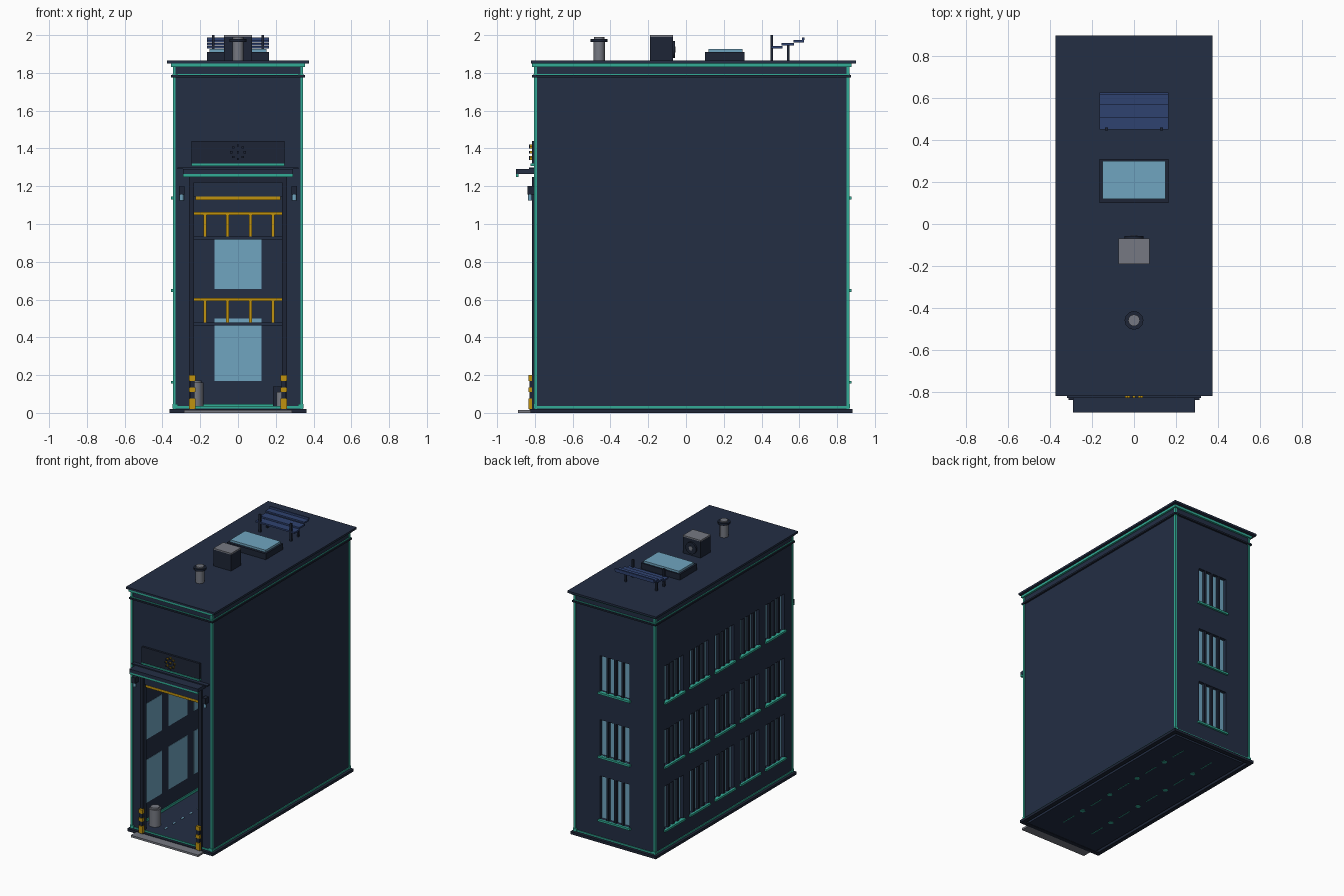
import bpy, bmesh, math
from mathutils import Matrix, Vector

if "Cube" in bpy.data.objects:
    bpy.data.objects.remove(bpy.data.objects["Cube"], do_unlink=True)


def material(name, r, g, b):
    lin = [((c / 255 + 0.055) / 1.055) ** 2.4 for c in (r, g, b)] + [1]
    m = bpy.data.materials.new(name)
    m.use_nodes = True
    m.diffuse_color = lin
    m.node_tree.nodes["Principled BSDF"].inputs["Base Color"].default_value = lin
    return m


navy = material("navy wall", 35, 46, 68)
dark = material("dark trim", 29, 37, 54)
teal = material("teal trim", 50, 172, 150)
glass = material("pale blue glass", 112, 165, 192)
yellow = material("safety yellow", 192, 146, 14)
grey = material("metal grey", 118, 121, 130)
blue = material("slat blue", 47, 66, 112)


def finish(name, bm, mat):
    me = bpy.data.meshes.new(name)
    bm.to_mesh(me)
    bm.free()
    me.materials.append(mat)
    ob = bpy.data.objects.new(name, me)
    bpy.context.collection.objects.link(ob)
    return ob


def boxes(name, mat, *bounds):
    """One object from boxes given as (x0, x1, y0, y1, z0, z1)."""
    bm = bmesh.new()
    for x0, x1, y0, y1, z0, z1 in bounds:
        size = Matrix.Diagonal((x1 - x0, y1 - y0, z1 - z0, 1))
        mid = Vector((x0 + x1, y0 + y1, z0 + z1)) / 2
        bmesh.ops.create_cube(bm, size=1, matrix=Matrix.Translation(mid) @ size)
    return finish(name, bm, mat)


def cylinder(name, mat, at, r, h, sides=16, axis="Z"):
    bm = bmesh.new()
    rot = Matrix.Rotation(math.pi / 2, 4, "X") if axis == "Y" else Matrix()
    bmesh.ops.create_cone(bm, cap_ends=True, segments=sides, radius1=r, radius2=r,
                          depth=h, matrix=Matrix.Translation(at) @ rot)
    return finish(name, bm, mat)


def mirrored(x0, x1, *rest):
    return [(x0, x1, *rest), (-x1, -x0, *rest)]


W, F, B, T, TOP = 0.34, -0.80, 0.86, 0.03, 1.85
ROWS = [(0.17, 0.50), (0.655, 0.93), (1.145, 1.42)]


def window_wall(name, start, end, centres, half, place):
    """Wall with a grid of barred windows; place maps (u, depth, z) bounds to a box."""
    wall, panes, bars, sills = [], [], [], []
    levels = [0.02] + [z for row in ROWS for z in row] + [TOP]
    for z0, z1 in zip(levels[::2], levels[1::2]):
        wall.append(place(start, end, 0, T, z0, z1))
    edges = [start] + [c + s * half for c in centres for s in (-1, 1)] + [end]
    for z0, z1 in ROWS:
        for u0, u1 in zip(edges[::2], edges[1::2]):
            wall.append(place(u0, u1, 0, T, z0, z1))
        for c in centres:
            panes.append(place(c - half, c + half, T - 0.006, T + 0.002, z0, z1))
            sills.append(place(c - half - 0.01, c + half + 0.01, -0.015, 0.01, z0 - 0.015, z0))
            for i in (-1, 0, 1):
                u = c + i * half / 2
                bars.append(place(u - 0.009, u + 0.009, 0.002, 0.022, z0, z1))
    boxes(name, navy, *wall)
    boxes(name + "_glass", glass, *panes)
    boxes(name + "_bars", dark, *bars)
    boxes(name + "_sills", teal, *sills)


# Walls: windows on the back and right sides, plain left side, open front
window_wall("back_wall", -W, W, [0], 0.125,
            lambda u0, u1, d0, d1, z0, z1: (u0, u1, B - d1, B - d0, z0, z1))
window_wall("right_wall", F, B - T, [-0.59 + 0.305 * i for i in range(5)], 0.113,
            lambda u0, u1, d0, d1, z0, z1: (-W + d0, -W + d1, u0, u1, z0, z1))
boxes("left_wall", navy, (W - T, W, F, B - T, 0.02, TOP))
boxes("front_wall", navy, (-W + T, W - T, F, F + T, 1.22, TOP),
      *mirrored(0.235, W - T, F, F + T, 0.02, 1.22))
boxes("floor", navy, (-W + T, W - T, F, B - T, 0.002, 0.03))
boxes("roof", navy, (-0.375, 0.375, -0.82, 0.90, 1.85, 1.865))


def ring(name, mat, out, inner, z0, z1):
    """Band running round the building."""
    boxes(name, mat, (-W - out, W + out, F - out, F + inner, z0, z1),
          (-W - out, W + out, B - inner, B + out, z0, z1),
          *mirrored(W - inner, W + out, F + inner, B - inner, z0, z1))


# Horizontal bands and corner strips
ring("eaves_band", teal, 0.015, 0.01, 1.832, 1.85)
ring("cornice_line", teal, 0.006, 0.002, 1.788, 1.794)
ring("cornice_ledge", dark, 0.014, 0.002, 1.776, 1.788)
ring("plinth", dark, 0.022, 0.01, 0, 0.02)
ring("base_line", teal, 0.006, 0.002, 0.024, 0.036)
boxes("corner_strips", teal,
      *mirrored(W - 0.01, W + 0.005, F - 0.005, F + 0.01, 0.02, 1.85),
      *mirrored(W - 0.01, W + 0.005, B - 0.01, B + 0.005, 0.02, 1.85))
boxes("corner_clips", teal, *[b for z in (0.026, 1.775) for y in (F - 0.008, B - 0.006)
                              for b in mirrored(W - 0.022, W + 0.008, y, y + 0.014, z, z + 0.02)])

# Entrance surround, canopy and rolled shutter
boxes("door_frame", dark, (-0.26, 0.26, F - 0.015, F, 1.22, 1.25),
      *mirrored(0.233, 0.26, F - 0.015, F + 0.01, 0.015, 1.22))
boxes("canopy", navy, (-0.29, 0.29, -0.90, F, 1.265, 1.29),
      (-0.32, 0.32, -0.83, F, 1.29, 1.298))
boxes("canopy_edge", teal, (-0.29, 0.29, -0.90, -0.886, 1.25, 1.265))
boxes("shutter", navy, (-0.235, 0.235, F + 0.005, F + 0.025, 1.145, 1.22))
boxes("shutter_bar", yellow, (-0.225, 0.225, F + 0.003, F + 0.027, 1.127, 1.145))
boxes("doorstep", grey, (-0.285, 0.285, -0.89, F - 0.02, 0, 0.015))

# Panel above the canopy with a rosette of pegs
boxes("upper_panel", dark, (-0.245, 0.245, -0.815, F, 1.32, 1.44))
boxes("panel_line", teal, (-0.245, 0.245, -0.822, F, 1.308, 1.32))
pegs = [(0, 0)] + [(0.036 * math.cos(a), 0.036 * math.sin(a))
                   for a in (i * math.pi / 4 for i in range(8))]
boxes("panel_pegs", yellow, *[(x - 0.006, x + 0.006, -0.827, -0.815, 1.374 + z, 1.386 + z)
                              for x, z in pegs])
boxes("panel_peg_caps", dark, *[(x - 0.006, x + 0.006, -0.830, -0.827, 1.374 + z, 1.386 + z)
                                for x, z in pegs])

# Wall lamps and striped guards either side of the entrance
boxes("lamp_housings", dark, *mirrored(0.283, 0.312, -0.84, F, 1.155, 1.20))
for side, s in (("left", 1), ("right", -1)):
    cylinder(side + "_lamp_bulb", glass, (s * 0.298, -0.825, 1.14), 0.011, 0.03, 12)
boxes("door_guards", dark, *mirrored(0.23, 0.255, -0.828, F - 0.01, 0.01, 0.195))
boxes("guard_stripes", yellow, *[b for z0, z1 in ((0.02, 0.075), (0.11, 0.135), (0.17, 0.20))
                                 for b in mirrored(0.226, 0.259, -0.834, F - 0.006, z0, z1)])

# Inside: galleries with railings
for i, z in enumerate((0.462, 0.918)):
    name = ("lower", "upper")[i] + "_gallery"
    boxes(name, navy, (-W + T, W - T, 0.45, B - T - 0.003, z, z + 0.016))
    posts = [-0.295 + 0.12 * k for k in range(6)]
    boxes(name + "_railing", yellow, (-W + T, W - T, 0.455, 0.47, z + 0.13, z + 0.146),
          *[(x - 0.008, x + 0.008, 0.455, 0.47, z + 0.016, z + 0.13) for x in posts])
boxes("inner_skirting", teal, (-0.305, 0.305, B - T - 0.008, B - T, 0.03, 0.048),
      (-W + T, -W + T + 0.008, F + T, B - T, 0.03, 0.048))

# Inside: barrel, cabinet and floor lights
cylinder("barrel", grey, (-0.225, -0.68, 0.095), 0.042, 0.13)
cylinder("barrel_lid", grey, (-0.225, -0.68, 0.165), 0.032, 0.014)
boxes("cabinet", dark, (0.185, 0.30, -0.70, -0.58, 0.03, 0.14))
cylinder("canister", grey, (0.225, -0.73, 0.07), 0.022, 0.08)
boxes("floor_lights", glass, *[(x - 0.006, x + 0.006, y, y + 0.03, 0.03, 0.033)
                               for x in (-0.13, 0.13) for y in [-0.7 + 0.1 * k for k in range(14)]])

# Underside lines with hexagonal nodes
boxes("underside_lines", teal, *[b for k in range(5) for b in
                                 mirrored(0.127, 0.133, -0.62 + 0.3 * k, -0.50 + 0.3 * k, 0, 0.004)])
for k in range(4):
    for s in (-1, 1):
        cylinder("underside_node", teal, (s * 0.13, -0.41 + 0.3 * k, 0.002), 0.02, 0.004, 6)

# Roof: vent pipe
cylinder("vent_pipe", grey, (0, -0.46, 1.915), 0.03, 0.10, 12)
cylinder("vent_cap", dark, (0, -0.46, 1.972), 0.045, 0.016, 12)
cylinder("vent_top", grey, (0, -0.46, 1.985), 0.028, 0.01, 12)

# Roof: cooling unit with a rear fan
boxes("cooling_unit", dark, (-0.075, 0.075, -0.19, -0.07, 1.865, 1.99))
boxes("cooling_unit_lid", grey, (-0.075, 0.075, -0.19, -0.07, 1.99, 2.0))
cylinder("fan_housing", dark, (0, -0.064, 1.925), 0.045, 0.014, 16, "Y")
cylinder("fan_hub", grey, (0, -0.058, 1.925), 0.016, 0.006, 12, "Y")

# Roof: skylight
boxes("skylight_base", dark, (-0.165, 0.165, 0.10, 0.31, 1.865, 1.91))
boxes("skylight_glass", glass, (-0.15, 0.15, 0.12, 0.30, 1.91, 1.926))

# Roof: stepped slats on posts
boxes("roof_slats", blue, (-0.165, 0.165, 0.45, 0.51, 1.93, 1.942),
      (-0.165, 0.165, 0.505, 0.572, 1.945, 1.957),
      (-0.165, 0.165, 0.568, 0.625, 1.962, 1.974),
      (-0.165, 0.165, 0.615, 0.627, 1.974, 1.988))
boxes("slat_posts", dark, *mirrored(0.124, 0.138, 0.447, 0.461, 1.865, 2.0),
      *mirrored(0.124, 0.138, 0.535, 0.549, 1.865, 1.946))

# Smooth the round parts, keeping their edges sharp
bpy.ops.object.select_all(action="DESELECT")
for ob in bpy.context.scene.objects:
    if ob.name.startswith(("barrel", "canister", "fan", "vent")):
        ob.select_set(True)
        bpy.context.view_layer.objects.active = ob
bpy.ops.object.shade_smooth_by_angle(angle=math.radians(35))
